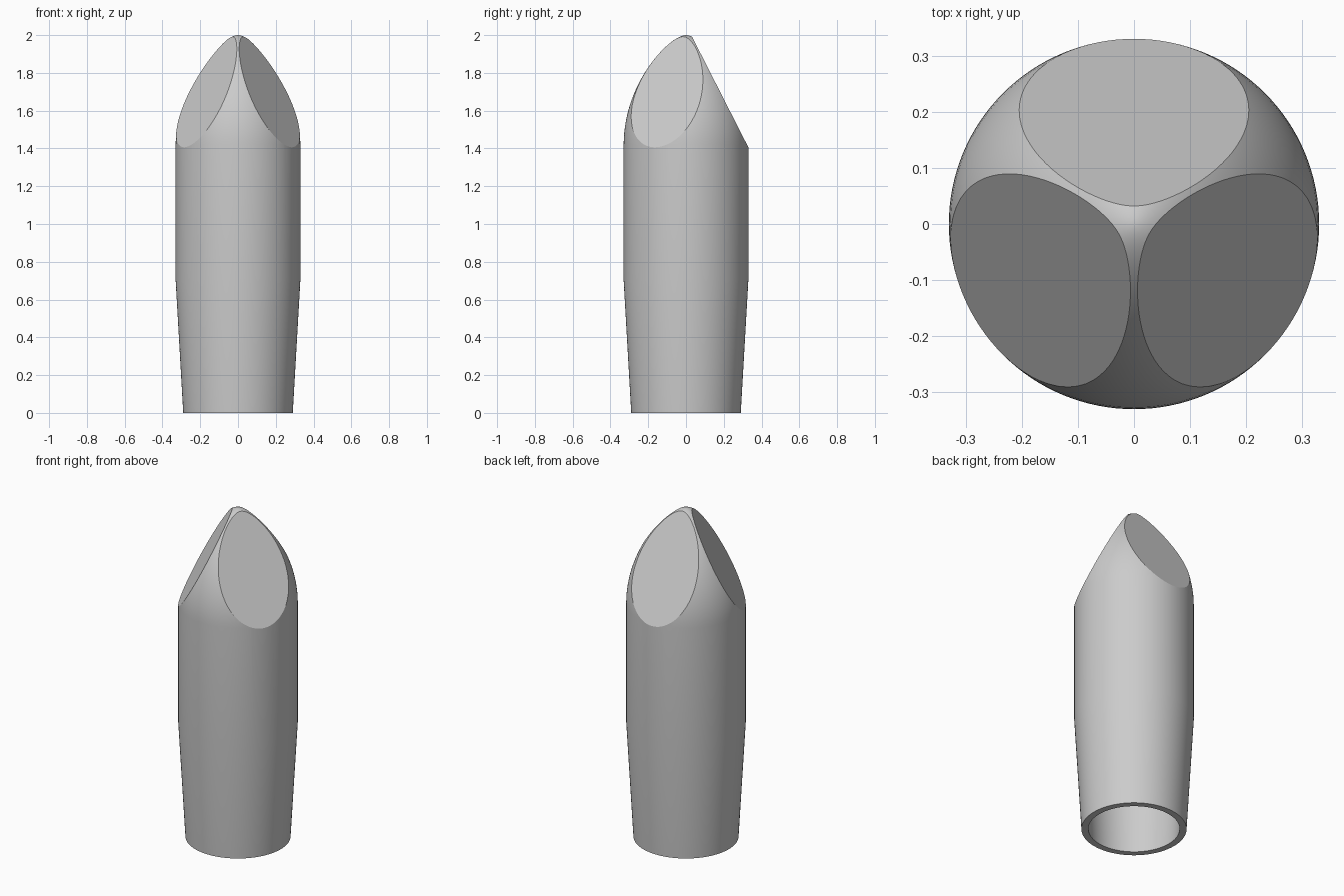
import bpy, bmesh, math
from mathutils import Vector
from mathutils.geometry import interpolate_bezier

if "Cube" in bpy.data.objects:
    bpy.data.objects.remove(bpy.data.objects["Cube"], do_unlink=True)

SEGMENTS = 128

# Single plain grey material
grey = bpy.data.materials.new("plain_grey")
grey.use_nodes = True
color = (0.6, 0.6, 0.6, 1.0)
grey.diffuse_color = color
grey.node_tree.nodes["Principled BSDF"].inputs["Base Color"].default_value = color

# Half profile (radius, height): cavity, rim, tapered wall, rounded nose
cavity = [Vector((0, 0, 1.3)), Vector((0.29, 0, 1.3)), Vector((0.29, 0, 0.7)), Vector((0.252, 0, 0))]
wall = [Vector((0.29, 0, 0)), Vector((0.33, 0, 0.7))]
nose = interpolate_bezier(Vector((0.33, 0, 1.42)), Vector((0.33, 0, 1.75)),
                          Vector((0.085, 0, 2.0)), Vector((0, 0, 2.0)), 32)

bm = bmesh.new()
verts = [bm.verts.new(p) for p in cavity + wall + list(nose)]
edges = [bm.edges.new(pair) for pair in zip(verts, verts[1:])]
bmesh.ops.spin(bm, geom=verts + edges, cent=(0, 0, 0), axis=(0, 0, 1),
               angle=math.tau, steps=SEGMENTS)
bmesh.ops.remove_doubles(bm, verts=bm.verts, dist=1e-5)
bmesh.ops.recalc_face_normals(bm, faces=bm.faces)
for face in bm.faces:
    face.smooth = True

# Three slanted flats sliced off the nose, evenly spaced round the axis
for degrees in (90, 210, 330):
    a = math.radians(degrees)
    point = Vector((0.035 * math.cos(a), 0.035 * math.sin(a), 1.986))
    normal = Vector((1.966 * math.cos(a), 1.966 * math.sin(a), 1)).normalized()
    cut = bmesh.ops.bisect_plane(bm, geom=bm.verts[:] + bm.edges[:] + bm.faces[:], dist=1e-6,
                                 plane_co=point, plane_no=normal, clear_outer=True)
    rim = [e for e in cut["geom_cut"] if isinstance(e, bmesh.types.BMEdge)]
    flat = bmesh.ops.edgeloop_fill(bm, edges=rim)["faces"]
    for face in flat:
        face.smooth = False
        face.normal_update()
        if face.normal.dot(normal) < 0:
            face.normal_flip()
    for edge in rim:
        edge.smooth = False

# Crisp rim and cavity corner
for edge in bm.edges:
    if edge.is_manifold and edge.calc_face_angle() > math.radians(40):
        edge.smooth = False

mesh = bpy.data.meshes.new("faceted_nose_sleeve")
bm.to_mesh(mesh)
bm.free()
mesh.materials.append(grey)
sleeve = bpy.data.objects.new("faceted_nose_sleeve", mesh)
bpy.context.collection.objects.link(sleeve)
